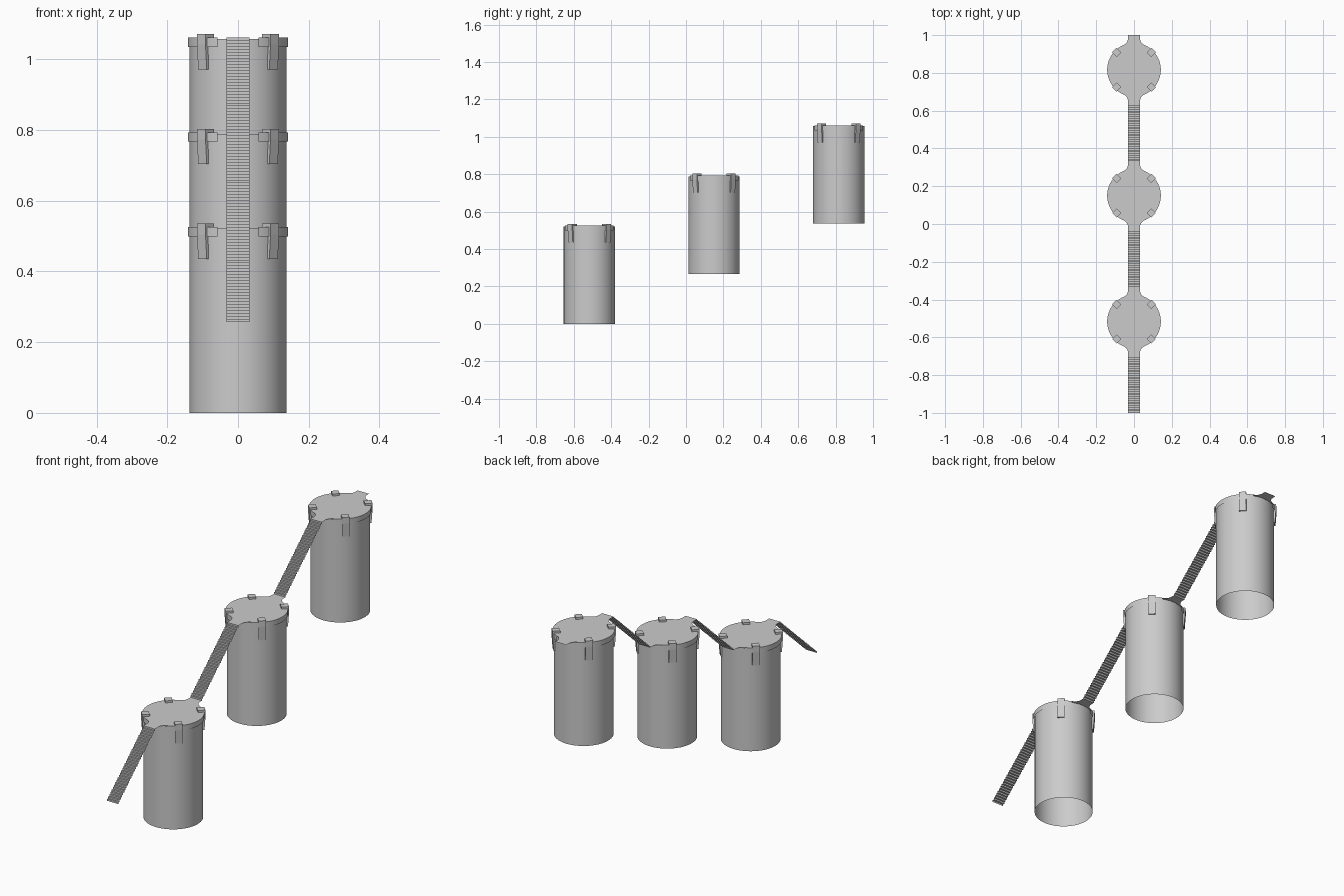
import bpy, bmesh, math
from mathutils import Matrix, Vector

cube = bpy.data.objects.get("Cube")
if cube:
    bpy.data.objects.remove(cube)

gray = bpy.data.materials.new("plain_gray")
gray.use_nodes = True
color = (0.6, 0.6, 0.6, 1)
gray.diffuse_color = color
gray.node_tree.nodes["Principled BSDF"].inputs["Base Color"].default_value = color

PERIOD, RISE, FLIGHT = 2 / 3, 0.268, 0.30
RADIUS, RIM, TOP = 0.137, 0.142, 0.525
HALF, STEPS = 0.032, 32
LANDING = (PERIOD - FLIGHT) / 2


def finish(bm, name, smooth=False):
    mesh = bpy.data.meshes.new(name)
    bm.to_mesh(mesh)
    bm.free()
    mesh.materials.append(gray)
    obj = bpy.data.objects.new(name, mesh)
    bpy.context.collection.objects.link(obj)
    if smooth:
        bpy.ops.object.select_all(action="DESELECT")
        obj.select_set(True)
        bpy.context.view_layer.objects.active = obj
        bpy.ops.object.shade_smooth_by_angle(angle=math.radians(35))
    return obj


def sweep(bm, a, b, closed=False):
    """Join two point rows with quads."""
    va, vb = [bm.verts.new(p) for p in a], [bm.verts.new(p) for p in b]
    n = len(va)
    for i in range(n if closed else n - 1):
        j = (i + 1) % n
        bm.faces.new((va[i], va[j], vb[j], vb[i]))


def landing_outline():
    """Disc that flows through concave fillets into the walkway strip."""
    d = 0.165
    f = (HALF**2 + d**2 - RIM**2) / (2 * (RIM - HALF))
    cx = HALF + f
    a0 = math.atan2(d, cx)
    quarter = [(RIM * math.cos(a0 * i / 16), RIM * math.sin(a0 * i / 16)) for i in range(17)]
    for i in range(1, 9):
        a = a0 + math.pi + (-a0) * i / 8
        quarter.append((cx + f * math.cos(a), d + f * math.sin(a)))
    quarter.append((HALF, LANDING))
    right = [(x, -y) for x, y in reversed(quarter[1:])] + quarter
    return right + [(-x, y) for x, y in reversed(right)]


def build_drum(c, z):
    bm = bmesh.new()
    ring = [(RADIUS * math.cos(math.tau * i / 64), c + RADIUS * math.sin(math.tau * i / 64)) for i in range(64)]
    sweep(bm, [(x, y, z) for x, y in ring], [(x, y, z + TOP - 0.004) for x, y in ring], True)
    finish(bm, "drum", True)


def build_landing(c, z):
    bm = bmesh.new()
    bm.faces.new([bm.verts.new((x, c + y, z)) for x, y in landing_outline()])
    finish(bm, "landing_plate")


def build_skirt(c, z, side):
    bm = bmesh.new()
    arc = [math.radians(-66 + 132 * i / 32) for i in range(33)]
    pts = [(side * RIM * math.cos(a), c + RIM * math.sin(a)) for a in arc]
    sweep(bm, [(x, y, z - 0.026) for x, y in pts][::side], [(x, y, z) for x, y in pts][::side])
    finish(bm, "landing_skirt", True)


def build_clamp(c, z, angle):
    # Hook profile in radial and vertical directions
    profile = [(0.112, 0.010), (0.147, 0.010), (0.147, -0.02), (0.142, -0.09),
               (0.134, -0.09), (0.138, -0.002), (0.112, -0.002)]
    bm = bmesh.new()
    face = bm.faces.new([bm.verts.new((r, -0.017, h)) for r, h in profile])
    out = bmesh.ops.extrude_face_region(bm, geom=[face])
    bmesh.ops.translate(bm, vec=(0, 0.034, 0), verts=[v for v in out["geom"] if isinstance(v, bmesh.types.BMVert)])
    bmesh.ops.recalc_face_normals(bm, faces=bm.faces)
    bm.transform(Matrix.Translation(Vector((0, c, z))) @ Matrix.Rotation(angle, 4, "Z"))
    finish(bm, "clamp")


def build_stairs(y, z):
    path = [(y, z)]
    for i in range(STEPS):
        path.append((y + FLIGHT * i / STEPS, z + RISE * (i + 1) / STEPS))
        path.append((y + FLIGHT * (i + 1) / STEPS, z + RISE * (i + 1) / STEPS))
    bm = bmesh.new()
    sweep(bm, [(HALF, p, h) for p, h in path], [(-HALF, p, h) for p, h in path])
    finish(bm, "stair_flight")


# Three drums climbing towards the back
for k in range(3):
    start = -1 + PERIOD * k
    centre, base = start + FLIGHT + LANDING, RISE * k
    build_drum(centre, base)
    build_landing(centre, base + TOP)
    for side in (-1, 1):
        build_skirt(centre, base + TOP, side)
    for q in range(4):
        build_clamp(centre, base + TOP, math.radians(45 + 90 * q))
    build_stairs(start, base + TOP - RISE)
